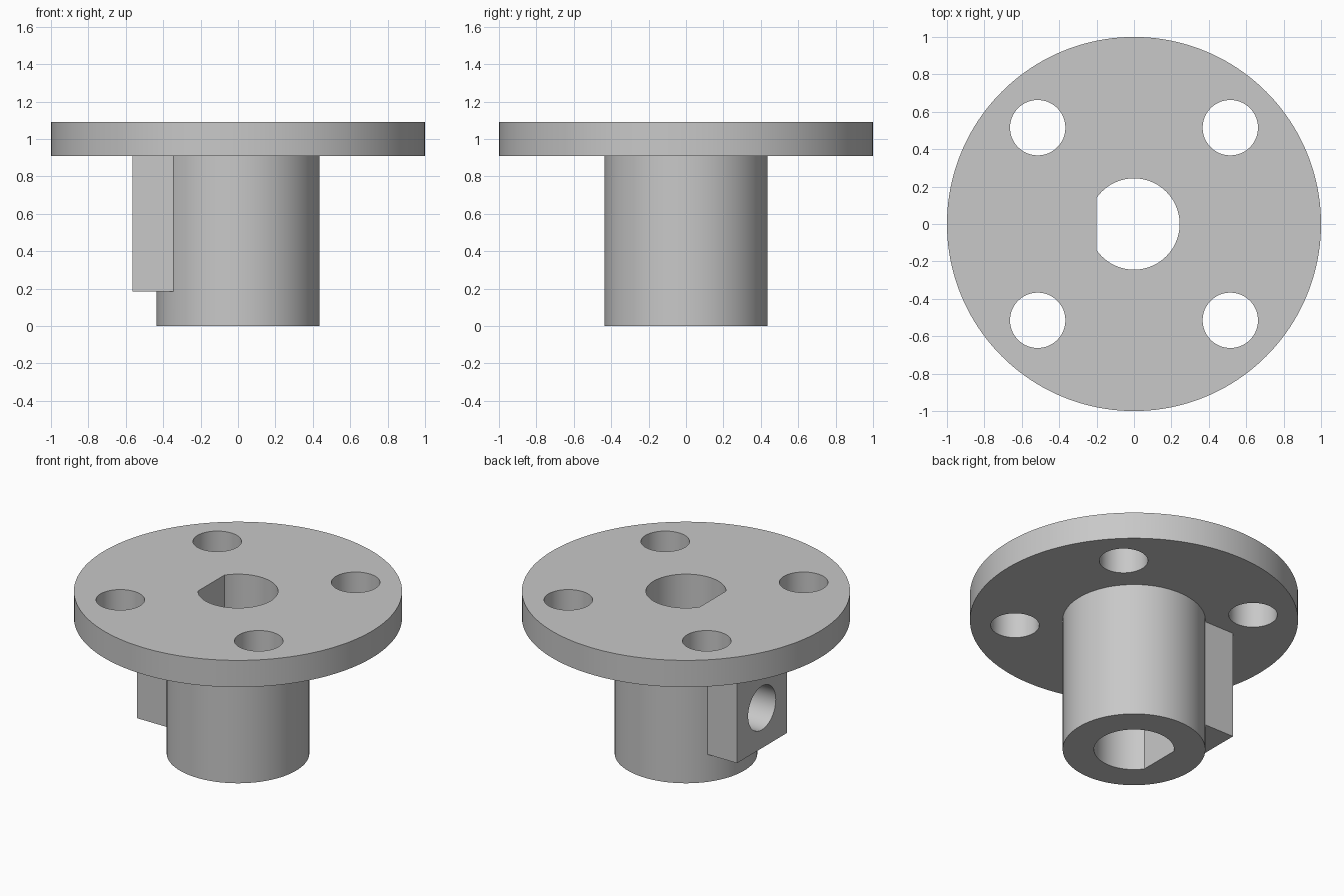
import bpy
import math

cube = bpy.data.objects.get("Cube")
if cube:
    bpy.data.objects.remove(cube, do_unlink=True)

FLANGE_BOTTOM, TOP = 0.91, 1.09
BOLT = 0.515

grey = bpy.data.materials.new("plain grey")
grey.use_nodes = True
grey.diffuse_color = (0.58, 0.58, 0.58, 1)
grey.node_tree.nodes["Principled BSDF"].inputs["Base Color"].default_value = grey.diffuse_color


def finish(name):
    obj = bpy.context.object
    obj.name = name
    obj.data.materials.append(grey)
    return obj


def cylinder(name, radius, z0, z1, x=0, y=0, sides=96):
    bpy.ops.mesh.primitive_cylinder_add(
        vertices=sides, radius=radius, depth=z1 - z0, location=(x, y, (z0 + z1) / 2))
    return finish(name)


def box(name, low, high):
    bpy.ops.mesh.primitive_cube_add(
        size=1, location=[(a + b) / 2 for a, b in zip(low, high)])
    obj = finish(name)
    obj.scale = [b - a for a, b in zip(low, high)]
    bpy.ops.object.transform_apply(location=False, rotation=False)
    return obj


def combine(target, tool, operation):
    """Apply a boolean to the target and remove the tool."""
    mod = target.modifiers.new(operation, "BOOLEAN")
    mod.operation, mod.object, mod.solver = operation, tool, "EXACT"
    bpy.ops.object.select_all(action="DESELECT")
    bpy.context.view_layer.objects.active = target
    target.select_set(True)
    bpy.ops.object.modifier_apply(modifier=mod.name)
    bpy.data.objects.remove(tool, do_unlink=True)


# Solid body: round flange, hub and set screw block
coupling = cylinder("flanged_hub", 1.0, FLANGE_BOTTOM, TOP, sides=160)
combine(coupling, cylinder("hub", 0.435, 0, 1.0), "UNION")
combine(coupling, box("screw_block", (-0.565, -0.265, 0.185), (-0.3, 0.265, 1.0)), "UNION")

# D-shaped shaft bore
bore = cylinder("bore_cutter", 0.244, -0.2, 1.3)
combine(bore, box("bore_flat", (-0.5, -0.5, -0.5), (-0.2, 0.5, 1.5)), "DIFFERENCE")
combine(coupling, bore, "DIFFERENCE")

# Four bolt holes through the flange
for sx in (-1, 1):
    for sy in (-1, 1):
        hole = cylinder("bolt_cutter", 0.148, 0.8, 1.2, sx * BOLT, sy * BOLT, 64)
        combine(coupling, hole, "DIFFERENCE")

# Set screw hole from the block's outer face into the bore
bpy.ops.mesh.primitive_cylinder_add(
    vertices=64, radius=0.147, depth=0.7, location=(-0.4, 0, FLANGE_BOTTOM / 2),
    rotation=(0, math.pi / 2, 0))
combine(coupling, finish("screw_cutter"), "DIFFERENCE")

# Smooth round walls with crisp edges
bpy.ops.object.select_all(action="DESELECT")
coupling.select_set(True)
bpy.context.view_layer.objects.active = coupling
bpy.ops.object.shade_smooth_by_angle(angle=math.radians(30))
